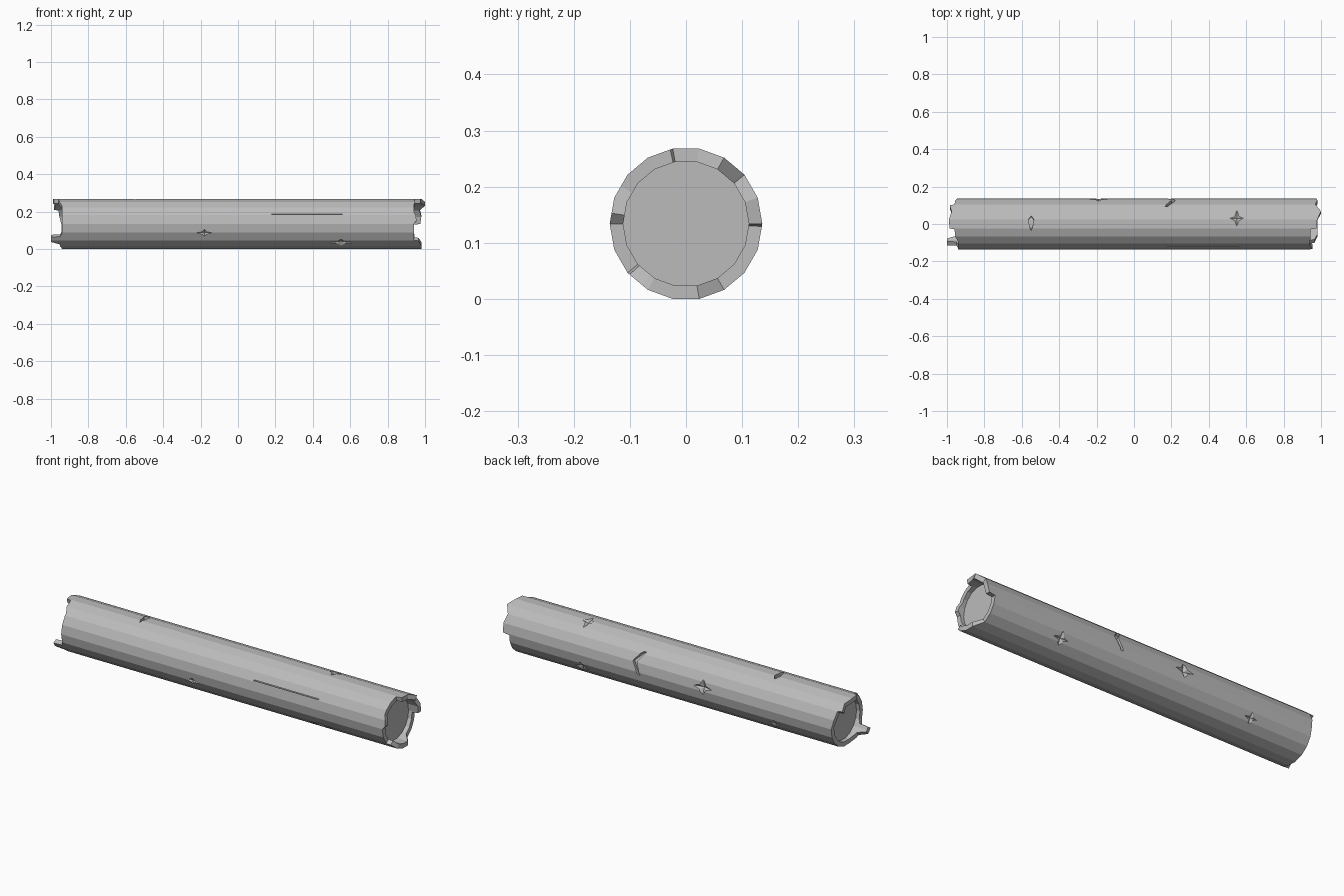
import bpy, bmesh
from math import sin, cos, radians, pi

if "Cube" in bpy.data.objects:
    bpy.data.objects.remove(bpy.data.objects["Cube"])

R, INNER, CAP = 0.136, 0.112, 0.92
STEP = 20

# One grey material for the whole broken tube
grey = bpy.data.materials.new("stone_grey")
grey.use_nodes = True
grey.diffuse_color = (0.5, 0.5, 0.5, 1)
grey.node_tree.nodes["Principled BSDF"].inputs["Base Color"].default_value = (0.5, 0.5, 0.5, 1)


def make_object(name, bm):
    bmesh.ops.recalc_face_normals(bm, faces=bm.faces)
    mesh = bpy.data.meshes.new(name)
    bm.to_mesh(mesh)
    bm.free()
    mesh.materials.append(grey)
    ob = bpy.data.objects.new(name, mesh)
    bpy.context.collection.objects.link(ob)
    return ob


def on_tube(x, angle, r):
    """Point at an angle from the back, going up over the top."""
    a = radians(angle)
    return (x, r * cos(a), R * cos(radians(10)) + r * sin(a))


def facet_radius(angle, r):
    """Keep points between corners on the flat facet."""
    half = STEP / 2
    return r * cos(radians(half)) / cos(radians(angle % STEP - half))


def broken_edge(profile, angle):
    for (a0, x0), (a1, x1) in zip(profile, profile[1:]):
        if a0 <= angle <= a1:
            return x0 + (x1 - x0) * (angle - a0) / (a1 - a0)


# Jagged rims: (angle, reach along x)
left_rim = [(0, .975), (20, .98), (40, .97), (60, 1), (80, .98), (100, .975),
            (102, .945), (150, .94), (160, .95), (172, .955), (180, .94), (220, .94),
            (222, .965), (240, .98), (280, .98), (300, .945), (358, .94), (360, .975)]
right_rim = [(0, -.945), (20, -.955), (40, -.96), (42, -.985), (60, -.975), (80, -.99),
             (100, -.985), (102, -.96), (120, -.955), (135, -.94), (200, -.94),
             (210, -.95), (212, -1), (226, -1), (234, -.955), (260, -.94), (360, -.945)]

angles = sorted({a for a, x in left_rim + right_rim} | set(range(0, 360, STEP)))
angles.remove(360)

# Tube body with recessed ends
bm = bmesh.new()
rings = []
for a in angles:
    xl, xr = broken_edge(left_rim, a), broken_edge(right_rim, a)
    ro, ri = facet_radius(a, R), facet_radius(a, INNER)
    rings.append([bm.verts.new(on_tube(x, a, r)) for x, r in
                  [(-CAP, ri), (xr, ri), (xr, ro), (xl, ro), (xl, ri), (CAP, ri)]])
for p, q in zip(rings, rings[1:] + rings[:1]):
    for i in range(5):
        bm.faces.new((p[i], p[i + 1], q[i + 1], q[i]))
for i in (0, 5):
    bm.faces.new([ring[i] for ring in rings])
body = make_object("broken_tube", bm)


def cut(outline, depth, apex=None):
    """Carve a crack, or a pointed chip when an apex is given."""
    bm = bmesh.new()
    top = [bm.verts.new(on_tube(x, a, R + .012)) for x, a in outline]
    n = len(top)
    if apex:
        low = [bm.verts.new(on_tube(*apex, R - depth))] * n
    else:
        low = [bm.verts.new(on_tube(x, a, R - depth)) for x, a in outline]
        bm.faces.new(low)
    bm.faces.new(top)
    for i in range(n):
        j = (i + 1) % n
        bm.faces.new((top[i], top[j], low[0]) if apex else (top[i], top[j], low[j], low[i]))
    bmesh.ops.triangulate(bm, faces=bm.faces)
    cutter = make_object("chip_cutter", bm)
    mod = body.modifiers.new("chip", "BOOLEAN")
    mod.operation, mod.solver, mod.object = "DIFFERENCE", "EXACT", cutter
    bpy.context.view_layer.objects.active = body
    bpy.ops.object.modifier_apply(modifier=mod.name)
    bpy.data.objects.remove(cutter)


def chip(x, a, half_len, half_angle, depth):
    outline = []
    for i in range(8):
        s = 1 if i % 2 == 0 else .45
        outline.append((x + s * half_len * cos(i * pi / 4), a + s * half_angle * sin(i * pi / 4)))
    cut(outline, depth, (x, a))


# Long crack on the front, bent crack on the back, short crack on top
cut([(.18, 156.5), (.56, 156.5), (.56, 158.5), (.18, 158.5)], .012)
cut([(.165, 46), (.2, 22), (.175, -6), (.19, -6), (.222, 22), (.18, 46)], .015)
cut([(-.55, 71), (-.535, 80), (-.543, 98), (-.55, 106), (-.557, 98), (-.565, 80)], .016)

# Star-shaped chips around the tube
for args in [(.55, 77, .08, 28, .012), (-.19, 8, .1, 24, .018), (-.18, 201, .1, 18, .01),
             (.53, -32, .1, 24, .012), (-.6, -32, .1, 22, .01), (.55, 228, .17, 18, .012)]:
    chip(*args)
